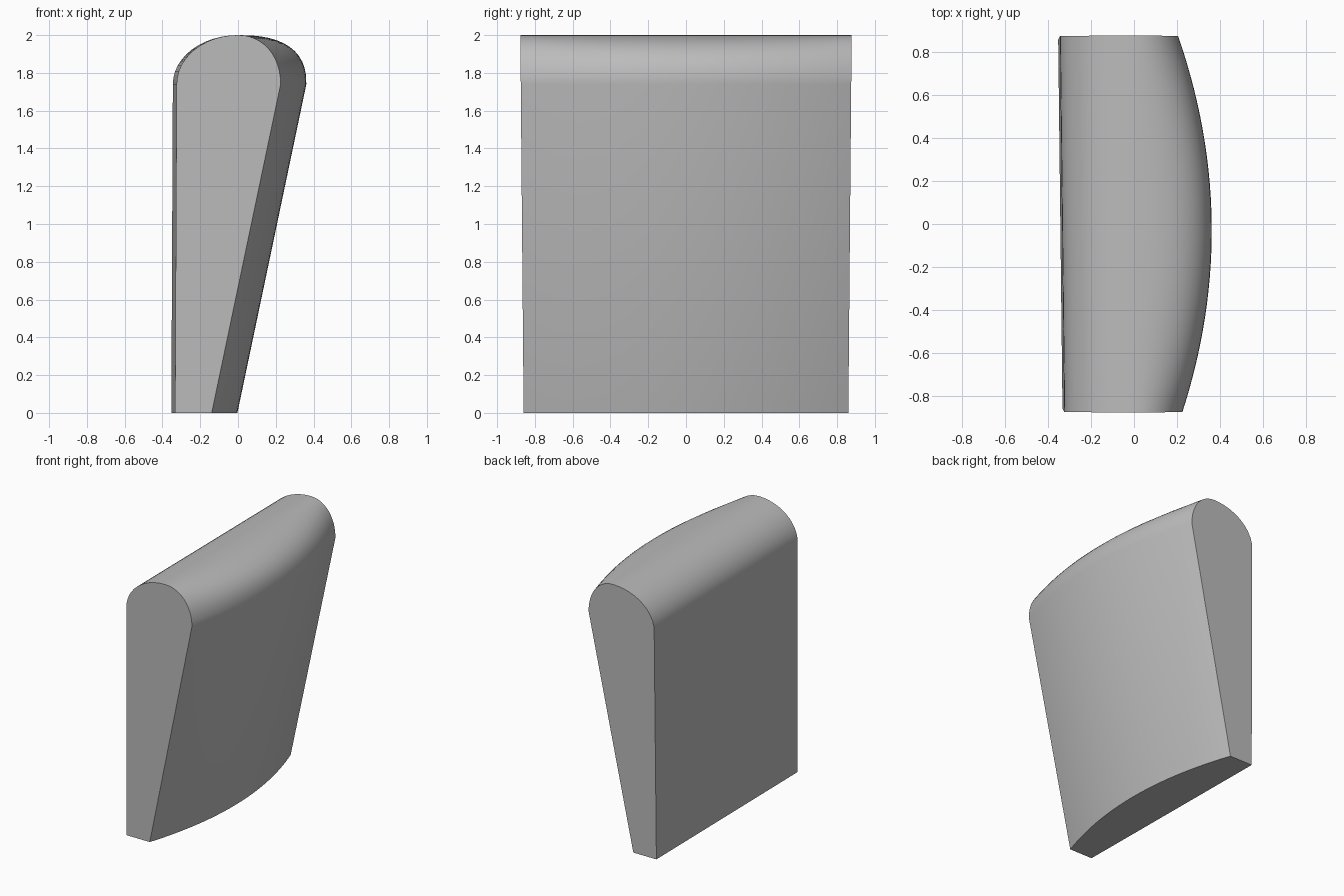
import bpy, bmesh, math

cube = bpy.data.objects.get("Cube")
if cube:
    bpy.data.objects.remove(cube, do_unlink=True)

STATIONS = 28      # cross-sections along the depth
ARC = 12           # segments per quarter of the rounded top
HALF = 0.877       # half depth at the top
SHOULDER = 1.74    # height where the rounding starts


def quarter(radius, power, steps):
    """Superellipse quarter from the crown out to the side."""
    for i in range(steps + 1):
        a = math.pi / 2 * i / steps
        yield (radius * math.sin(a) ** (2 / power),
               SHOULDER + (2 - SHOULDER) * math.cos(a) ** (2 / power))


def section(s):
    """Closed outline at s (-1 front, 1 back): flat side, crown, bowed side."""
    y = s * HALF
    left = 0.343 + 0.01 * s
    right = 0.362 - 0.19 * (y + 0.03) ** 2
    crown_left = list(quarter(left - 0.008, 2, ARC))
    crown_right = list(quarter(right, 2.5 - 0.4 * s * s, ARC))
    outline = [(-left, 0)]
    outline += [(-x, z) for x, z in reversed(crown_left)]
    outline += crown_right[1:]
    outline.append((right - 0.365, 0))
    # the ends lean in slightly towards the bottom
    return [(x, y * (1 - 0.01 * (2 - z)), z) for x, z in outline]


# Loft the wedge body through its cross-sections
bm = bmesh.new()
rings = [[bm.verts.new(p) for p in section(-1 + 2 * i / STATIONS)]
         for i in range(STATIONS + 1)]
for a, b in zip(rings, rings[1:]):
    for i in range(len(a)):
        j = (i + 1) % len(a)
        bm.faces.new((a[i], a[j], b[j], b[i]))
bm.faces.new(rings[0])
bm.faces.new(rings[-1])
bmesh.ops.recalc_face_normals(bm, faces=bm.faces)
mesh = bpy.data.meshes.new("wedge_body")
bm.to_mesh(mesh)
bm.free()

body = bpy.data.objects.new("wedge_body", mesh)
bpy.context.collection.objects.link(body)

# Plain grey surface
grey = bpy.data.materials.new("light_grey")
grey.use_nodes = True
colour = (0.5, 0.5, 0.5, 1)
grey.diffuse_color = colour
grey.node_tree.nodes["Principled BSDF"].inputs["Base Color"].default_value = colour
mesh.materials.append(grey)

# Smooth curves, crisp end and base edges
bpy.ops.object.select_all(action="DESELECT")
body.select_set(True)
bpy.context.view_layer.objects.active = body
bpy.ops.object.shade_smooth_by_angle(angle=math.radians(35))
